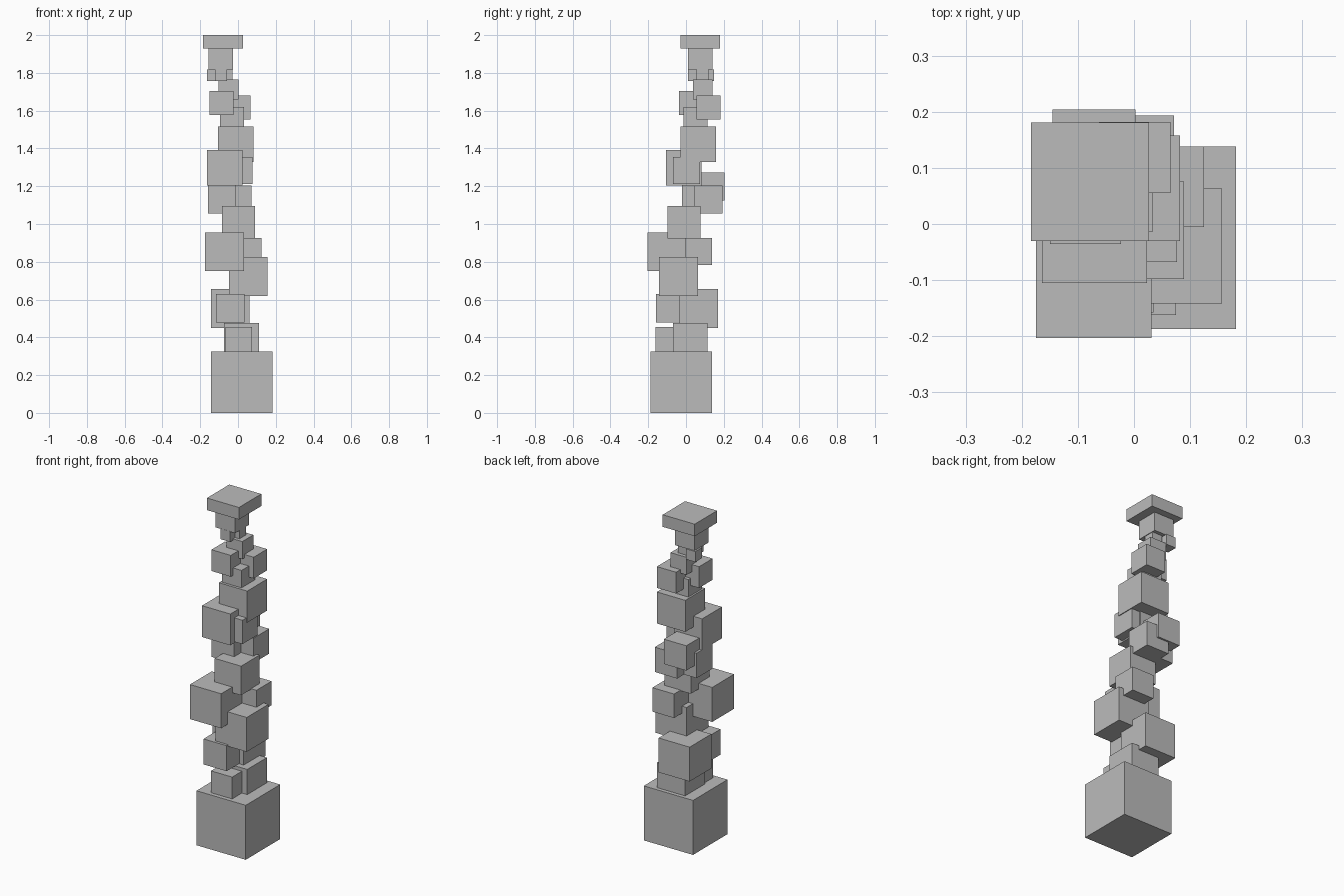
import bpy
import bmesh
from mathutils import Matrix, Vector

default = bpy.data.objects.get("Cube")
if default:
    bpy.data.objects.remove(default, do_unlink=True)

# Single stone colour
GREY = (0.5, 0.5, 0.5, 1)
stone = bpy.data.materials.new("stone_grey")
stone.use_nodes = True
stone.diffuse_color = GREY
stone.node_tree.nodes["Principled BSDF"].inputs["Base Color"].default_value = GREY


def block(name, corner, width, height=None):
    """Square block from its lowest x, y, z corner."""
    size = Vector((width, width, height or width))
    bm = bmesh.new()
    bmesh.ops.create_cube(bm, size=1, matrix=Matrix.Diagonal(size).to_4x4())
    mesh = bpy.data.meshes.new(name)
    bm.to_mesh(mesh)
    bm.free()
    mesh.materials.append(stone)
    obj = bpy.data.objects.new(name, mesh)
    obj.location = Vector(corner) + size / 2
    bpy.context.collection.objects.link(obj)


# Base and the large lower blocks
block("base_block", (-0.143, -0.187, 0), 0.325)
block("lower_back_block", (-0.075, -0.07, 0.29), 0.185)
block("lower_front_block", (-0.065, -0.162, 0.315), 0.14)
block("second_back_block", (-0.143, -0.035, 0.45), 0.205)
block("second_front_block", (-0.117, -0.158, 0.478), 0.152)
block("third_left_block", (-0.048, -0.142, 0.62), 0.205)
block("third_right_block", (-0.175, -0.203, 0.75), 0.206)
block("third_back_block", (-0.018, -0.005, 0.783), 0.143)

# Middle blocks
block("middle_block", (-0.085, -0.098, 0.922), 0.174)
block("middle_right_block", (-0.16, -0.02, 1.055), 0.149)
block("middle_left_block", (-0.077, 0.045, 1.055), 0.148)
block("middle_back_block", (-0.145, 0.056, 1.125), 0.148)
block("upper_front_block", (-0.164, -0.105, 1.205), 0.187)
block("upper_left_block", (-0.065, -0.068, 1.213), 0.142)
block("upper_block", (-0.106, -0.03, 1.328), 0.188)

# Small blocks of the neck
block("neck_block", (-0.095, -0.014, 1.492), 0.128)
block("neck_front_block", (-0.15, -0.036, 1.576), 0.127)
block("neck_back_block", (-0.062, 0.055, 1.554), 0.127)
block("neck_top_block", (-0.102, 0.036, 1.66), 0.105)
for name, x, y in (("front", -0.122, 0.01), ("back", -0.165, 0.085),
                   ("left", -0.093, 0.056)):
    block(name + "_small_block", (x, y, 1.756), 0.063)

# Head and flat cap
block("head_block", (-0.155, 0.011, 1.817), 0.129, 0.112)
block("cap_slab", (-0.184, -0.03, 1.928), 0.211, 0.072)
